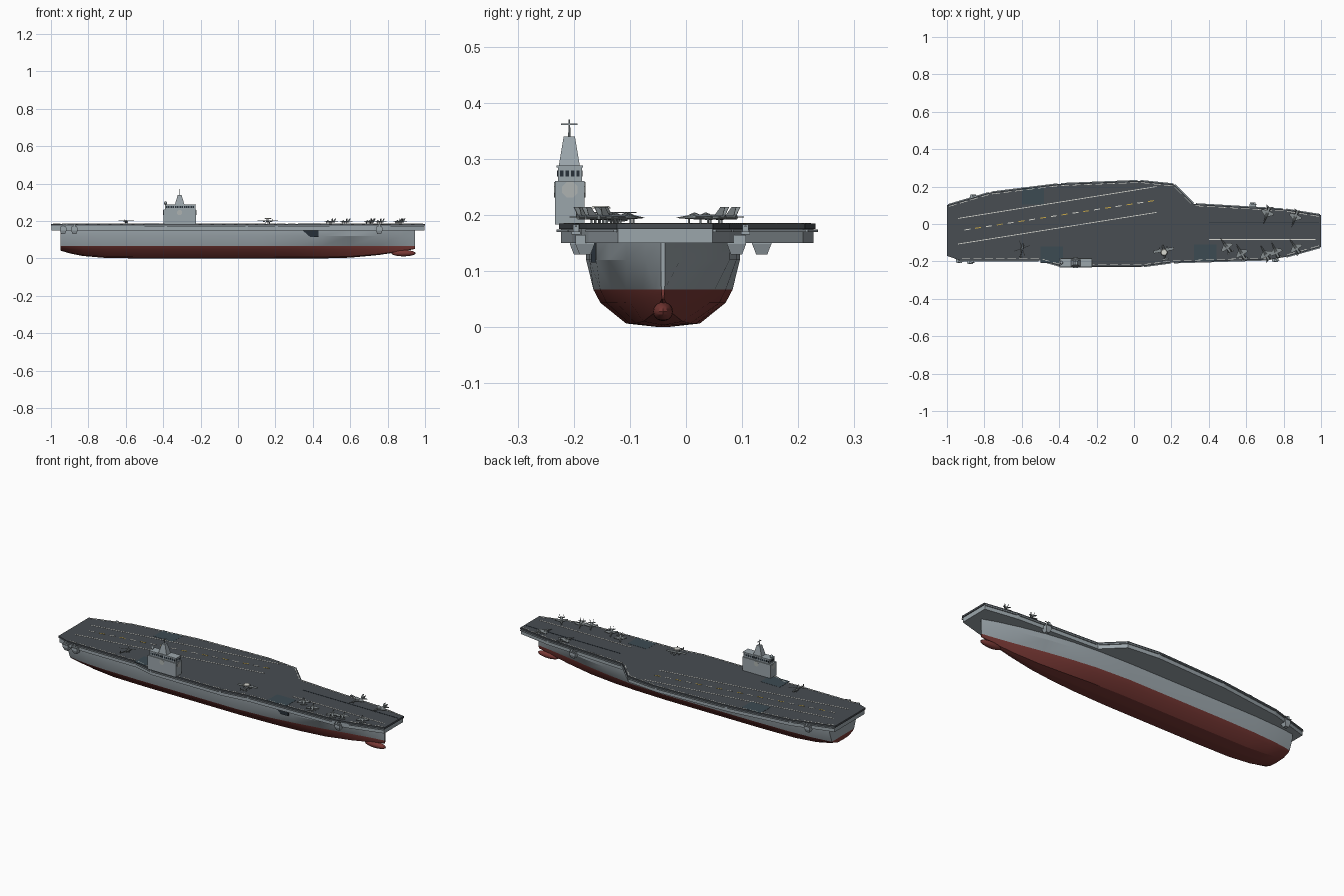
import bpy, bmesh, math
from mathutils import Matrix, Vector

if "Cube" in bpy.data.objects:
    bpy.data.objects.remove(bpy.data.objects["Cube"])


def material(name, rgb):
    m = bpy.data.materials.new(name)
    m.diffuse_color = (*rgb, 1)
    m.use_nodes = True
    m.node_tree.nodes["Principled BSDF"].inputs["Base Color"].default_value = m.diffuse_color
    return m


GREY = material("hull_grey", (0.33, 0.38, 0.41))
RED = material("bottom_red", (0.19, 0.04, 0.035))
DECK = material("deck_dark", (0.065, 0.075, 0.085))
LIFT = material("lift_dark", (0.045, 0.07, 0.085))
DARK = material("dark", (0.02, 0.03, 0.04))
WHITE = material("white", (0.7, 0.7, 0.65))
YELLOW = material("yellow", (0.6, 0.4, 0.06))
PLANE = material("plane_grey", (0.24, 0.27, 0.28))


def finish(name, bm, mat, smooth=False):
    bmesh.ops.recalc_face_normals(bm, faces=bm.faces)
    me = bpy.data.meshes.new(name)
    bm.to_mesh(me)
    bm.free()
    me.materials.append(mat)
    ob = bpy.data.objects.new(name, me)
    bpy.context.collection.objects.link(ob)
    if smooth:
        bpy.context.view_layer.objects.active = ob
        ob.select_set(True)
        bpy.ops.object.shade_smooth_by_angle(angle=math.radians(25))
        ob.select_set(False)
    return ob


def loft(bm, rings, closed=True):
    vs = [[bm.verts.new(p) for p in r] for r in rings]
    n = len(vs[0])
    for a, b in zip(vs, vs[1:]):
        for i in range(n if closed else n - 1):
            j = (i + 1) % n
            bm.faces.new((a[i], a[j], b[j], b[i]))
    bm.faces.new(vs[0])
    bm.faces.new(vs[-1])


def prism(bm, pts, z0, z1):
    loft(bm, [[(x, y, z) for x, y in pts] for z in (z0, z1)])


def box(bm, c, s, rot=0):
    m = Matrix.Translation(c) @ Matrix.Rotation(rot, 4, 'Z') @ Matrix.Diagonal((*s, 1))
    bmesh.ops.create_cube(bm, size=1, matrix=m)


def tube(bm, stations, n=8, axis='X'):
    # stations: (position, half width, half height, offset)
    rings = []
    for p, w, h, o in stations:
        a = [2 * math.pi * (i + .5) / n for i in range(n)]
        rings.append([(p, w * math.cos(t), o + h * math.sin(t)) if axis == 'X'
                      else (w * math.cos(t), h * math.sin(t), p) for t in a])
    loft(bm, rings)


# Hull: stations of (x, half width at top, half width at waterline, keel height)
CY, WL = -0.041, 0.067
ST = [(-.95, .118, .098, .042), (-.9, .124, .106, .027), (-.83, .130, .114, .013), (-.7, .136, .121, .002),
      (-.5, .137, .124, 0), (.1, .137, .124, 0), (.3, .131, .112, 0), (.45, .119, .092, 0), (.6, .097, .066, .004),
      (.75, .065, .036, .018), (.87, .031, .014, .036), (.945, .004, .003, .05)]


def mirrored(x, half):
    return [(x, CY + w, z) for w, z in half] + [(x, CY - w, z) for w, z in reversed(half)]


bm = bmesh.new()
loft(bm, [mirrored(x, [(t, .155), (t, .12), (w, WL)]) for x, t, w, k in ST])
finish("upper_hull", bm, GREY, True)
bm = bmesh.new()
loft(bm, [mirrored(x, [(w, WL), (w * .9, k + (WL - k) * .65), (w * .53, k + (WL - k) * .1), (w * .04 + .0005, k)])
          for x, t, w, k in ST])
finish("lower_hull", bm, RED, True)
bm = bmesh.new()
bmesh.ops.create_uvsphere(bm, u_segments=16, v_segments=10, radius=1,
                          matrix=Matrix.Translation((.885, CY, .028)) @ Matrix.Diagonal((.065, .018, .017, 1)))
finish("bow_bulb", bm, RED, True)

# Flight deck and gallery under it
OUT = [(-1, .1), (-.77, .168), (-.4, .214), (.03, .231), (.215, .212), (.32, .107), (.81, .078), (1, .048),
       (1, -.123), (.81, -.176), (.73, -.19), (.2, -.206), (.05, -.226), (-.39, -.226), (-.5, -.195),
       (-.93, -.195), (-1, -.17)]
bm = bmesh.new()
prism(bm, OUT, .175, .185)
finish("flight_deck", bm, DECK)
bm = bmesh.new()
prism(bm, [(x * .996, y * .985) for x, y in OUT], .15, .176)
finish("deck_gallery", bm, GREY)

# Catwalk rails and edge lines following the deck outline
rail, edge = bmesh.new(), bmesh.new()
for a, b in zip(OUT, OUT[1:] + OUT[:1]):
    a, b = Vector(a), Vector(b)
    d = b - a
    if abs(d.x) < .1:
        continue
    ang, mid = math.atan2(d.y, d.x), (a + b) / 2
    nrm = Vector((d.y, -d.x)).normalized()
    box(rail, (*(mid - nrm * .002), .172), (d.length * .95, .006, .004), ang)
    k = max(1, round(d.length / .06))
    for i in range(k):
        p = a + d * ((i + .5) / k) + nrm * .009
        box(edge, (*p, .1855), (d.length / k * .7, .003, .001), ang)
finish("catwalks", rail, GREY)
finish("edge_lines", edge, WHITE)

# Runway markings
lines, dashes = bmesh.new(), bmesh.new()


def stripe(bm, a, b, w=.004, n=1, fill=1.0, start=0, step=1):
    a, b = Vector(a), Vector(b)
    d = b - a
    for i in range(start, n, step):
        p = a + d * ((i + .5) / n)
        box(bm, (*p, .1856), (d.length / n * fill, w, .0012), math.atan2(d.y, d.x))


stripe(lines, (-.94, .03), (.12, .2))
stripe(lines, (-.94, -.107), (.12, .062))
stripe(lines, (.4, -.083), (.97, -.083))
stripe(lines, (-.92, -.034), (.12, .127), .005, 18, .55, 0, 2)
stripe(dashes, (-.92, -.034), (.12, .127), .005, 18, .55, 1, 2)
finish("runway_lines", lines, WHITE)
finish("centre_dashes", dashes, YELLOW)
bm = bmesh.new()
stripe(bm, (.4, .01), (.99, .01))
finish("catapult_track", bm, DARK)

# Aircraft lifts and hangar opening
bm = bmesh.new()
for x, y in [(-.54, .148), (-.44, -.165), (.38, -.153)]:
    box(bm, (x, y, .185), (.12, .088, .0016))
finish("aircraft_lifts", bm, LIFT)
bm = bmesh.new()
loft(bm, [[(.345, y, .15), (.43, y, .15), (.43, y, .115), (.385, y, .115)] for y in (-.169, -.14)])
finish("hangar_opening", bm, DARK)

# Gun sponsons with small mounts
for i, (x, y) in enumerate([(-.935, -.185), (-.875, -.19), (.755, -.18), (-.86, .135), (.635, .09)]):
    bm = bmesh.new()
    s = .016
    loft(bm, [[(x + a * u, y + b * u, z) for a, b in [(-1, -1), (1, -1), (1, 1), (-1, 1)]]
              for u, z in [(.010, .13), (.017, .148), (.017, .164)]])
    out = math.copysign(.016, y)
    box(bm, (x, y + out, .168), (.03, .016, .005))
    box(bm, (x, y + out, .176), (.012, .01, .014))
    box(bm, (x + .01, y + out, .18), (.025, .003, .003))
    finish(f"gun_sponson_{i}", bm, GREY)

# Island
IX, IY = -.312, -.207
bm = bmesh.new()
box(bm, (IX, IY, .222), (.175, .053, .078))
box(bm, (IX + .003, IY, .272), (.163, .043, .026))
box(bm, (IX + .003, IY, .2865), (.168, .047, .003))
finish("island", bm, GREY)
bm = bmesh.new()
loft(bm, [[(IX + a * w, IY - .001 + b * d, z) for a, b in [(-1, -1), (1, -1), (1, 1), (-1, 1)]]
          for w, d, z in [(.026, .019, .286), (.010, .010, .34)]])
bmesh.ops.create_cone(bm, cap_ends=True, segments=8, radius1=.002, radius2=.0015, depth=.032,
                      matrix=Matrix.Translation((IX, IY - .001, .354)))
box(bm, (IX, IY - .001, .362), (.004, .029, .003))
bmesh.ops.create_uvsphere(bm, u_segments=10, v_segments=6, radius=.009,
                          matrix=Matrix.Translation((-.388, IY, .297)))
finish("mast", bm, GREY)
bm = bmesh.new()
for i in range(13):
    for s in (-1, 1):
        box(bm, (IX - .07 + i * .012, IY + s * .0215, .274), (.008, .002, .011))
for i in range(4):
    for s in (-1, 1):
        box(bm, (IX + .003 + s * .0815, IY - .0145 + i * .0097, .274), (.002, .006, .011))
finish("bridge_windows", bm, DARK)
bm = bmesh.new()
for loc, ang, ax in [((IX, IY - .0265, .245), 90, 'X'), ((IX, IY + .0265, .245), 90, 'X'),
                     ((IX - .0875, IY, .245), 90, 'Y'), ((IX + .0875, IY, .245), 90, 'Y')]:
    m = Matrix.Translation(loc) @ Matrix.Rotation(math.radians(ang), 4, ax) @ Matrix.Rotation(math.pi / 8, 4, 'Z')
    bmesh.ops.create_cone(bm, cap_ends=True, segments=8, radius1=.015, radius2=.015, depth=.003, matrix=m)
finish("radar_panels", bm, material("panel", (.42, .45, .44)))


def place(ob, x, y, deg):
    ob.location = (x, y, .185)
    ob.rotation_euler.z = math.radians(deg)


# Parked jets, nose along local +x
for i, (x, y, deg) in enumerate([(.49, -.115, 125), (.57, -.148, 120), (.70, -.155, 120), (.755, -.14, 115),
                                 (.86, -.12, 125), (.71, .05, 250), (.86, .03, 250)]):
    bm = bmesh.new()
    tube(bm, [(-.043, .006, .004, .011), (-.01, .008, .005, .011), (.015, .005, .005, .012),
              (.032, .003, .003, .011), (.05, .0004, .0004, .010)])
    tube(bm, [(.008, .001, .001, .016), (.016, .003, .003, .017), (.027, .0008, .001, .014)], 6)
    for s in (-1, 1):
        prism(bm, [(.012, s * .005), (-.008, s * .034), (-.019, s * .034), (-.022, s * .005)], .011, .0128)
        prism(bm, [(-.03, s * .005), (-.043, s * .019), (-.05, s * .019), (-.045, s * .004)], .0105, .012)
        loft(bm, [[(-.024, s * .006 + e, .014), (-.040, s * .006 + e, .014),
                   (-.046, s * .010 + e, .029), (-.037, s * .010 + e, .029)] for e in (-.0007, .0007)])
        box(bm, (-.012, s * .006, .004), (.003, .002, .008))
    box(bm, (.026, 0, .004), (.003, .002, .009))
    place(finish(f"jet_{i}", bm, PLANE), x, y, deg)

# Radar plane with dish
bm = bmesh.new()
tube(bm, [(-.045, .002, .002, .013), (-.015, .006, .006, .012), (.025, .006, .006, .012), (.038, .002, .003, .011)])
box(bm, (.008, 0, .016), (.016, .11, .002))
box(bm, (-.041, 0, .015), (.01, .036, .002))
for s in (-1, 1):
    box(bm, (.012, s * .02, .013), (.028, .006, .007))
    box(bm, (-.041, s * .017, .018), (.01, .0015, .013))
    box(bm, (.006, s * .01, .004), (.003, .003, .009))
box(bm, (-.004, 0, .022), (.01, .003, .012))
place(finish("radar_plane", bm, PLANE), .16, -.148, 100)
bm = bmesh.new()
bmesh.ops.create_cone(bm, cap_ends=True, segments=20, radius1=.018, radius2=.015, depth=.004,
                      matrix=Matrix.Translation((-.004, 0, .029)))
place(finish("radar_dish", bm, WHITE), .16, -.148, 100)

# Helicopter
bm = bmesh.new()
tube(bm, [(-.052, .001, .0015, .014), (-.015, .003, .003, .011), (-.008, .007, .006, .009), (.016, .007, .006, .009),
          (.026, .002, .003, .007)])
for a in (30, 120):
    box(bm, (0, 0, .0195), (.088, .003, .001), math.radians(a))
box(bm, (0, 0, .016), (.006, .004, .007))
box(bm, (-.05, 0, .018), (.006, .0015, .012))
box(bm, (-.046, 0, .014), (.005, .018, .001))
for s in (-1, 1):
    box(bm, (.006, s * .006, .002), (.004, .002, .005))
place(finish("helicopter", bm, PLANE), -.598, -.13, 80)
